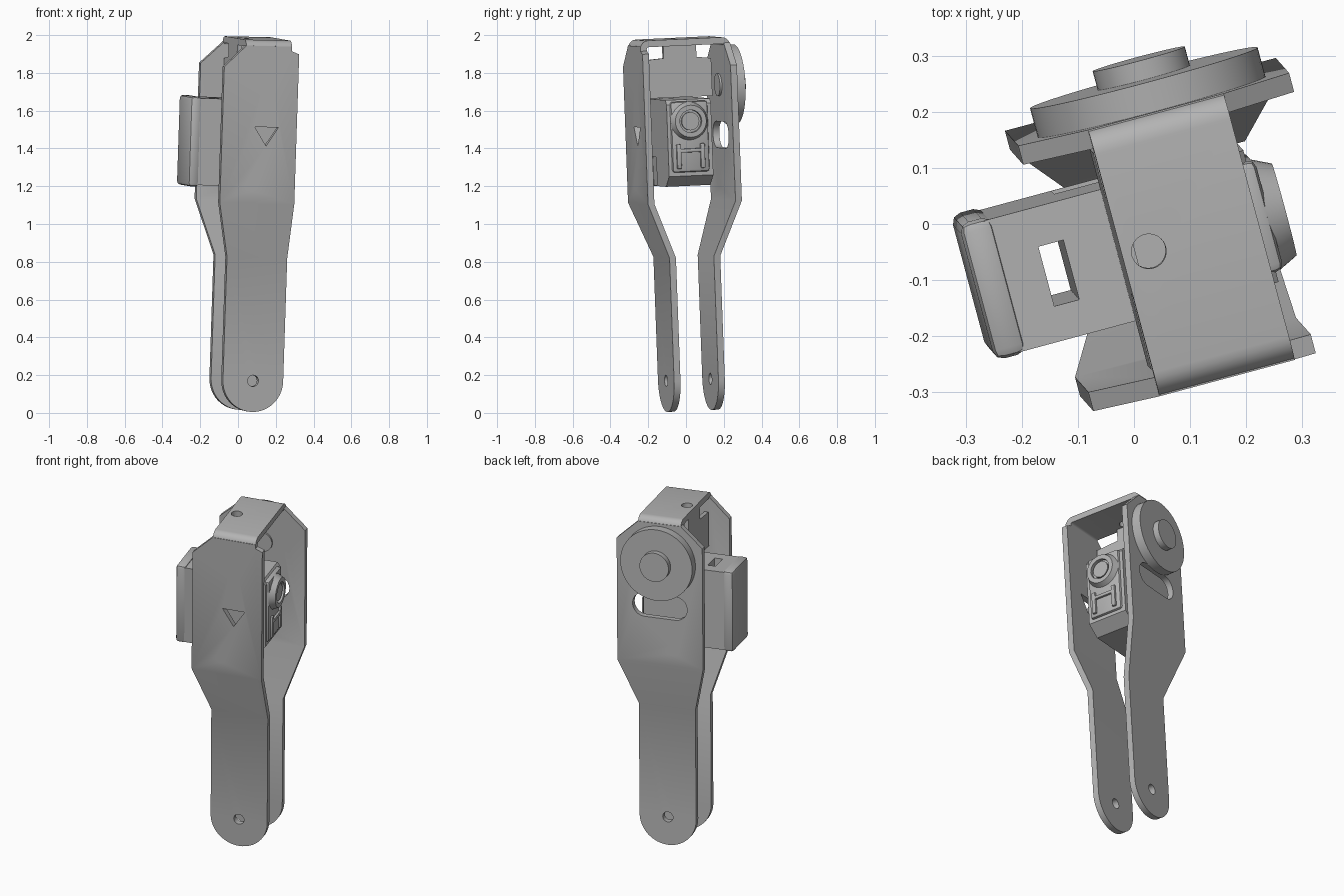
import bpy, bmesh, math
from mathutils import Matrix, Vector

cube = bpy.data.objects.get("Cube")
if cube:
    bpy.data.objects.remove(cube)

# Material
grey = bpy.data.materials.new("metal grey")
grey.use_nodes = True
grey.diffuse_color = (0.45, 0.45, 0.45, 1)
grey.node_tree.nodes["Principled BSDF"].inputs["Base Color"].default_value = (0.45, 0.45, 0.45, 1)

# Whole assembly is turned about z and leans slightly
ez = Vector((0.033, -0.037, 1)).normalized()
ey = ez.cross(Vector((math.cos(math.radians(15)), math.sin(math.radians(15)), 0))).normalized()
ex = ey.cross(ez)
FRAME = Matrix.Translation((0.038, 0.035, 0)) @ Matrix((ex, ey, ez)).transposed().to_4x4()

T = 0.035        # sheet thickness
LEG, BODY = 0.139, 0.246   # outer half depth at legs and at upper plates
BEND_LOW, BEND_HIGH = 0.83, 1.12
TOP = 1.985
HORN_Z = 1.73


def finish(name, bm):
    bmesh.ops.recalc_face_normals(bm, faces=bm.faces)
    mesh = bpy.data.meshes.new(name)
    bm.to_mesh(mesh)
    bm.free()
    mesh.materials.append(grey)
    ob = bpy.data.objects.new(name, mesh)
    bpy.context.collection.objects.link(ob)
    ob.matrix_world = FRAME
    return ob


def box(name, lo, hi, bevel=0.0):
    bm = bmesh.new()
    bmesh.ops.create_cube(bm, size=1)
    lo, hi = Vector(lo), Vector(hi)
    for v in bm.verts:
        v.co = Vector([(a + b) / 2 + c * (b - a) for a, b, c in zip(lo, hi, v.co)])
    if bevel:
        bmesh.ops.bevel(bm, geom=bm.edges[:], offset=bevel, segments=2, affect='EDGES', profile=0.5)
    return finish(name, bm)


def cyl(name, axis, r, start, end, a, b, r2=None, sides=40):
    """Cylinder along an axis from start to end; a, b are the other two coordinates."""
    bm = bmesh.new()
    bmesh.ops.create_cone(bm, cap_ends=True, segments=sides, radius1=r,
                          radius2=r if r2 is None else r2, depth=end - start)
    mid = (start + end) / 2
    for v in bm.verts:
        p, q, h = v.co
        v.co = {'x': (mid + h, a + p, b + q), 'y': (a + p, mid + h, b + q),
                'z': (a + p, b + q, mid + h)}[axis]
    return finish(name, bm)


def prism(name, axis, points, start, end):
    """Extrude a 2D outline along x or y."""
    bm = bmesh.new()
    place = (lambda p, s: (s, p[0], p[1])) if axis == 'x' else (lambda p, s: (p[0], s, p[1]))
    face = bm.faces.new([bm.verts.new(place(p, start)) for p in points])
    out = bmesh.ops.extrude_face_region(bm, geom=[face])["geom"]
    shift = Vector(place((0, 0), end - start))
    bmesh.ops.translate(bm, vec=shift, verts=[g for g in out if isinstance(g, bmesh.types.BMVert)])
    return finish(name, bm)


def cut(ob, cutters):
    for c in cutters:
        m = ob.modifiers.new("cut", 'BOOLEAN')
        m.operation, m.object, m.solver = 'DIFFERENCE', c, 'EXACT'
    dg = bpy.context.evaluated_depsgraph_get()
    mesh = bpy.data.meshes.new_from_object(ob.evaluated_get(dg))
    ob.modifiers.clear()
    ob.data = mesh
    for c in cutters:
        bpy.data.objects.remove(c)
    return ob


def holes(axis, spots, start, end):
    return [cyl("cutter", axis, r, start, end, a, b, sides=24) for a, b, r in spots]


def arc(cx, cy, r, a0, a1, n):
    return [(cx + r * math.cos(math.radians(a0 + (a1 - a0) * i / n)),
             cy + r * math.sin(math.radians(a0 + (a1 - a0) * i / n))) for i in range(n + 1)]


# Bent side plates: rounded leg, sloping middle, wide upper part
def side_plate(name, sign, left, right, upper_right):
    outline = arc(0, 0.176, 0.165, 180, 360, 24)
    outline += [(0.165, BEND_LOW), (right, BEND_HIGH)] + upper_right
    outline += [(0.125, 1.955), (-0.125, 1.955), (left, 1.84), (left, BEND_HIGH), (-0.165, BEND_LOW)]
    bm = bmesh.new()
    bm.faces.new([bm.verts.new((x, 0, z)) for x, z in outline])
    for z in (BEND_LOW, BEND_HIGH):
        bmesh.ops.bisect_plane(bm, geom=bm.verts[:] + bm.edges[:] + bm.faces[:],
                               plane_co=(0, 0, z), plane_no=(0, 0, 1))
    for v in bm.verts:
        t = min(1, max(0, (v.co.z - BEND_LOW) / (BEND_HIGH - BEND_LOW)))
        v.co.y = sign * (LEG + (BODY - LEG) * t)
    out = bmesh.ops.extrude_face_region(bm, geom=bm.faces[:])["geom"]
    bmesh.ops.translate(bm, vec=(0, -sign * T, 0),
                        verts=[g for g in out if isinstance(g, bmesh.types.BMVert)])
    return finish(name, bm)


horn_spots = [(0.145 * i, HORN_Z + 0.145 * j, 0.022) for i, j in ((1, 0), (-1, 0), (0, 1), (0, -1))]
common = [(0, 0.176, 0.03), (-0.075, 1.215, 0.03)]

front = side_plate("front_plate", -1, -0.243, 0.165, [(0.165, 1.915), (0.125, 1.93)])
cut(front, holes('y', common + [(0, HORN_Z - 0.01, 0.032)], -0.4, 0)
    + [prism("cutter", 'y', [(-0.065, 1.525), (0.065, 1.525), (0, 1.425)], -0.4, 0)])

rear = side_plate("rear_plate", 1, -0.25, 0.25, [(0.25, 1.84)])
slot = arc(0.09, 1.465, 0.07, -90, 90, 10) + arc(-0.09, 1.465, 0.07, 90, 270, 10)
cut(rear, holes('y', common + horn_spots + [(0, HORN_Z, 0.085)], 0, 0.4)
    + [prism("cutter", 'y', slot, 0, 0.4)])

# Top strap with rounded bends joining both plates
R = 0.045
outer = arc(BODY - R, TOP - R, R, 0, 90, 6) + arc(R - BODY, TOP - R, R, 90, 180, 6)
inner = arc(R - BODY, TOP - R, R - T, 180, 90, 6) + arc(BODY - R, TOP - R, R - T, 90, 0, 6)
strap = prism("top_strap", 'x', outer + inner, -0.125, 0.125)
cut(strap, holes('z', [(-0.077, 0.01, 0.031)], 1.9, 2.1))

# Stepped tab hanging from the strap
prism("hanging_tab", 'x', [(-0.2, 1.67), (0.2, 1.67), (0.2, 1.87), (0.12, 1.88), (0.12, 1.96),
                           (-0.06, 1.96), (-0.06, 1.88), (-0.2, 1.87)], -0.125, -0.1)

# Output horn on the rear plate
disc = cyl("horn_disc", 'y', 0.21, BODY, 0.3, 0, HORN_Z, sides=64)
cut(disc, holes('y', horn_spots, 0.2, 0.4))
hub = cyl("horn_hub", 'y', 0.085, 0.29, 0.335, 0, HORN_Z)
cut(hub, holes('y', [(0, HORN_Z, 0.052)], 0.305, 0.4))
screw = cyl("horn_screw", 'y', 0.035, 0.3, 0.318, 0, HORN_Z)
cut(screw, holes('y', [(0, HORN_Z, 0.015)], 0.308, 0.4))
cyl("horn_spline", 'y', 0.06, 0.2, 0.25, 0, HORN_Z)

# Motor case, sloped at the lower output corner
case = prism("motor_case", 'y', [(-0.36, 1.205), (0.07, 1.205), (0.14, 1.26), (0.14, 1.64),
                                 (0.12, 1.665), (-0.36, 1.665)], -0.118, 0.125)
cut(case, [box("cutter", (-0.258, -0.055, 1.1), (-0.212, 0.055, 1.8)),
           box("cutter", (-0.2, 0.112, 1.21), (-0.11, 0.2, 1.36)),
           box("cutter", (-0.2, -0.2, 1.21), (-0.11, -0.112, 1.36))])
box("motor_end_cap", (-0.385, -0.122, 1.197), (-0.325, 0.13, 1.673), 0.018)

# Raised output face and shaft boss
box("output_face", (0.1, -0.1, 1.28), (0.155, 0.105, 1.655), 0.015)
boss = cyl("output_boss", 'x', 0.102, 0.15, 0.185, 0, 1.55, r2=0.085)
cut(boss, holes('x', [(0, 1.55, 0.06)], 0.165, 0.3))
cyl("output_shaft", 'x', 0.048, 0.15, 0.178, 0, 1.55)
for side, y in (("left", -0.065), ("right", 0.065)):
    box("face_rib_" + side, (0.15, y - 0.012, 1.3), (0.168, y + 0.012, 1.43), 0.004)
box("face_rib_bridge", (0.15, -0.065, 1.385), (0.168, 0.065, 1.405), 0.004)

# Mounting flange with screw holes and open slots
flange = prism("mounting_flange", 'x',
               arc(0.1, 1.105, 0.025, -90, 0, 4) + arc(0.1, 1.735, 0.025, 0, 90, 4)
               + arc(-0.1, 1.735, 0.025, 90, 180, 4) + arc(-0.1, 1.105, 0.025, 180, 270, 4), 0.03, 0.07)
notches = [prism("cutter", 'x', arc(0, z, 0.025, a, a + 180, 10)
                 + [(-0.025 * s, z + 0.08 * s), (0.025 * s, z + 0.08 * s)], 0, 0.1)
           for z, a, s in ((1.71, 180, 1), (1.13, 0, -1))]
for n in notches:
    n.data.update()
cut(flange, notches + holes('x', [(y, z, 0.026) for y in (-0.073, 0.073) for z in (1.135, 1.718)], 0, 0.1))

# Smooth shading on curved surfaces, sharp elsewhere
for ob in bpy.context.scene.objects:
    ob.select_set(ob.type == 'MESH' and grey.name in ob.data.materials)
bpy.context.view_layer.objects.active = case
bpy.ops.object.shade_smooth_by_angle(angle=math.radians(30))
